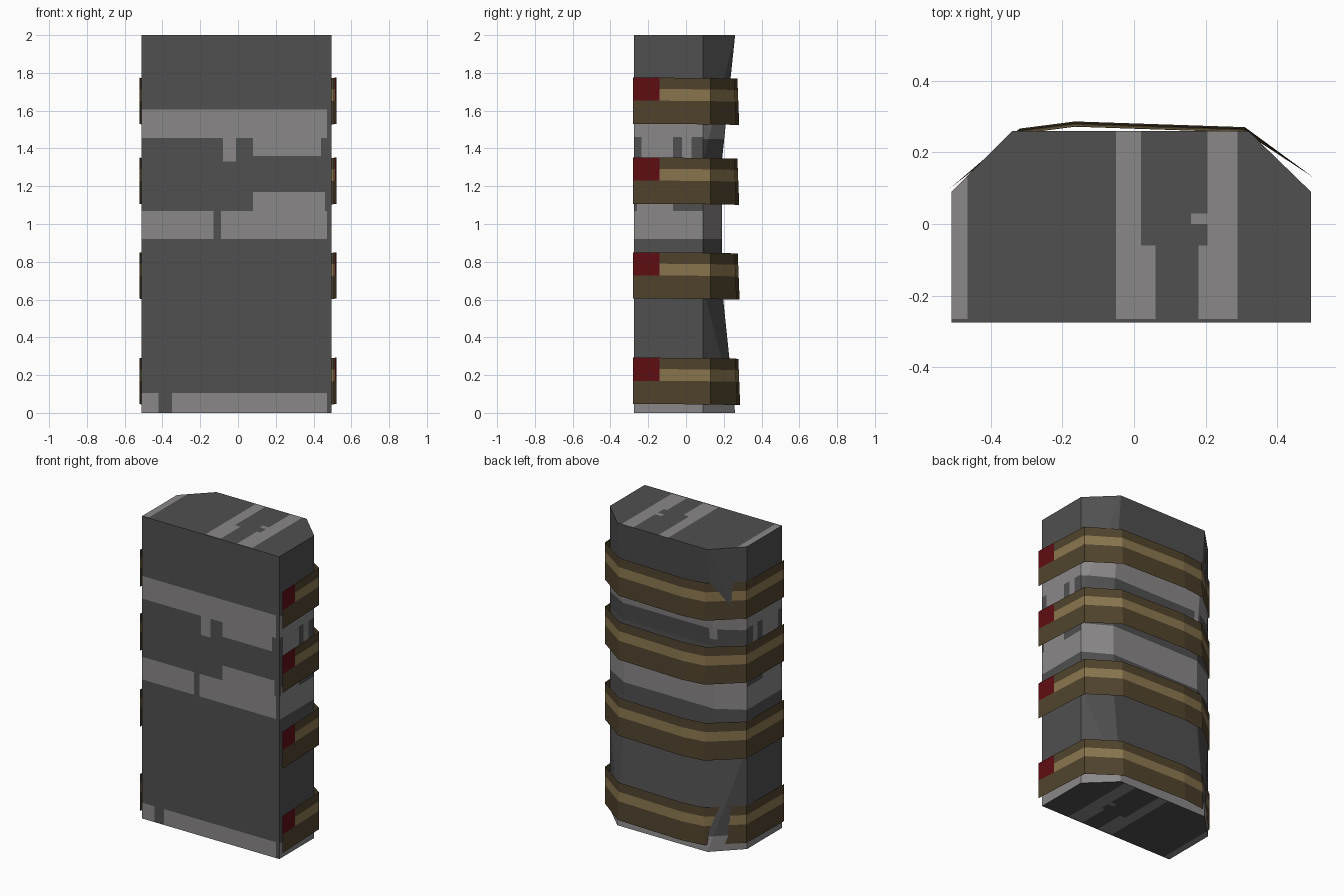
import bpy, bmesh
from mathutils import Vector

if "Cube" in bpy.data.objects:
    bpy.data.objects.remove(bpy.data.objects["Cube"])


def material(name, rgb):
    m = bpy.data.materials.new(name)
    m.diffuse_color = (*rgb, 1)
    m.use_nodes = True
    m.node_tree.nodes["Principled BSDF"].inputs["Base Color"].default_value = m.diffuse_color
    return m


DARK = material("dark grey", (0.080, 0.080, 0.080))
LIGHT = material("light grey", (0.255, 0.245, 0.250))
BROWN = material("strap brown", (0.080, 0.056, 0.026))
TAN = material("strap tan", (0.250, 0.180, 0.075))
RED = material("strap red", (0.115, 0.004, 0.006))


def finish(bm, name, mats):
    me = bpy.data.meshes.new(name)
    bm.to_mesh(me)
    bm.free()
    ob = bpy.data.objects.new(name, me)
    bpy.context.collection.objects.link(ob)
    for m in mats:
        me.materials.append(m)
    return ob


# Light patches on each side of the body: (u0, u1, v0, v1)
SIDE = [(-0.3, 0.1, 1.46, 1.60), (-0.235, -0.07, 1.33, 1.46), (-0.02, 0.03, 1.33, 1.46),
        (-0.3, 0.1, 0.92, 1.07), (-0.26, -0.07, 1.07, 1.13), (-0.3, 0.1, 0.0, 0.10)]
CAP = [(-0.05, 0.02, -0.06, 0.27), (-0.05, 0.06, -0.265, -0.06), (0.205, 0.29, -0.06, 0.27),
       (0.18, 0.29, -0.265, -0.06), (0.16, 0.205, 0.0, 0.03), (-0.52, -0.465, -0.265, 0.13)]
PATCHES = {
    "cap": (0, 1, CAP),
    "front": (0, 2, [(-0.52, 0.47, 1.455, 1.605), (0.08, 0.44, 1.36, 1.455),
                     (-0.08, -0.01, 1.33, 1.455), (-0.52, -0.13, 0.92, 1.07),
                     (-0.09, 0.47, 0.92, 1.07), (0.08, 0.46, 1.07, 1.17),
                     (-0.52, -0.42, 0.0, 0.105), (-0.35, 0.47, 0.0, 0.105)]),
    "side": (1, 2, SIDE),
    "back": (0, 2, [(-0.52, 0.52, 1.45, 1.60), (-0.36, -0.31, 1.38, 1.45),
                    (-0.52, 0.52, 0.92, 1.12), (-0.52, 0.52, 0.0, 0.10)]),
}


def group(f):
    n = f.normal
    if abs(n.z) > 0.9:
        return "cap"
    if n.y < -0.9:
        return "front"
    return "side" if abs(n.x) > 0.95 else "back"


# Block body: chamfered back corners, back pinched in at the middle levels
def body():
    bm = bmesh.new()
    rings = []
    for z, yb in [(0, 0.26), (0.667, 0.19), (1.333, 0.19), (2, 0.26)]:
        pts = [(-0.51, -0.275), (0.495, -0.275), (0.495, 0.09),
               (0.32, yb), (-0.34, yb), (-0.51, 0.09)]
        rings.append([bm.verts.new((x, y, z)) for x, y in pts])
    bm.faces.new(rings[0][::-1])
    bm.faces.new(rings[-1])
    for k in range(3):
        lo, hi = rings[k], rings[k + 1]
        for i in range(6):
            j = (i + 1) % 6
            a, b, c, d = lo[i], lo[j], hi[j], hi[i]
            # twisted chamfers are split from the outer back corner
            if i in (2, 4) and k != 1:
                split_bd = (i == 2) == (k == 0)
                tris = [(a, b, d), (b, c, d)] if split_bd else [(a, b, c), (a, c, d)]
                for t in tris:
                    bm.faces.new(t)
            else:
                bm.faces.new((a, b, c, d))
    bm.normal_update()
    # cut the patch outlines into the faces of each side
    for name, (ua, va, rects) in PATCHES.items():
        cuts = {(ua, r[i]) for r in rects for i in (0, 1)}
        cuts |= {(va, r[i]) for r in rects for i in (2, 3)}
        for axis, value in sorted(cuts):
            faces = [f for f in bm.faces if group(f) == name]
            geom = (list({v for f in faces for v in f.verts})
                    + list({e for f in faces for e in f.edges}) + faces)
            no = Vector((0, 0, 0))
            no[axis] = 1
            bmesh.ops.bisect_plane(bm, geom=geom, dist=1e-5, plane_co=no * value, plane_no=no)
            bm.normal_update()
    for f in bm.faces:
        ua, va, rects = PATCHES[group(f)]
        c = f.calc_center_median()
        f.material_index = int(any(r[0] < c[ua] < r[1] and r[2] < c[va] < r[3] for r in rects))
    finish(bm, "block_body", [DARK, LIGHT])


# Strap: thin sheet wrapped round the sides and back, open at the front
PATH = [(0.521, -0.28), (0.514, -0.14), (0.502, 0.13), (0.31, 0.262),
        (-0.165, 0.278), (-0.32, 0.258), (-0.514, 0.10), (-0.522, -0.278)]
ROWS = [0.0, 0.06, 0.122, 0.245]


def strap(name, top, push):
    bm = bmesh.new()
    cols = []
    for x, y in PATH:
        col = []
        for d in ROWS:
            out = (push + 0.04 * d) if y > 0.2 else 0   # leans out lower down at the back
            col.append(bm.verts.new((x, y + out - 0.006 * (y > 0.2), top - d - 0.02 * max(y, 0))))
        cols.append(col)
    for i in range(len(PATH) - 1):
        for r in range(3):
            a, b = cols[i], cols[i + 1]
            f = bm.faces.new((a[r], a[r + 1], b[r + 1], b[r]))
            f.material_index = 2 if i == 0 and r < 2 else int(r == 1)
    bm.normal_update()
    # make the outside face outward
    for f in bm.faces:
        c = f.calc_center_median()
        if f.normal.x * c.x + f.normal.y * c.y < 0:
            f.normal_flip()
    finish(bm, name, [BROWN, TAN, RED])


body()
for n, (top, push) in enumerate([(0.292, 0.005), (0.85, 0.002), (1.352, 0.0), (1.775, 0.0)]):
    strap(f"strap_{n + 1}", top, push)
